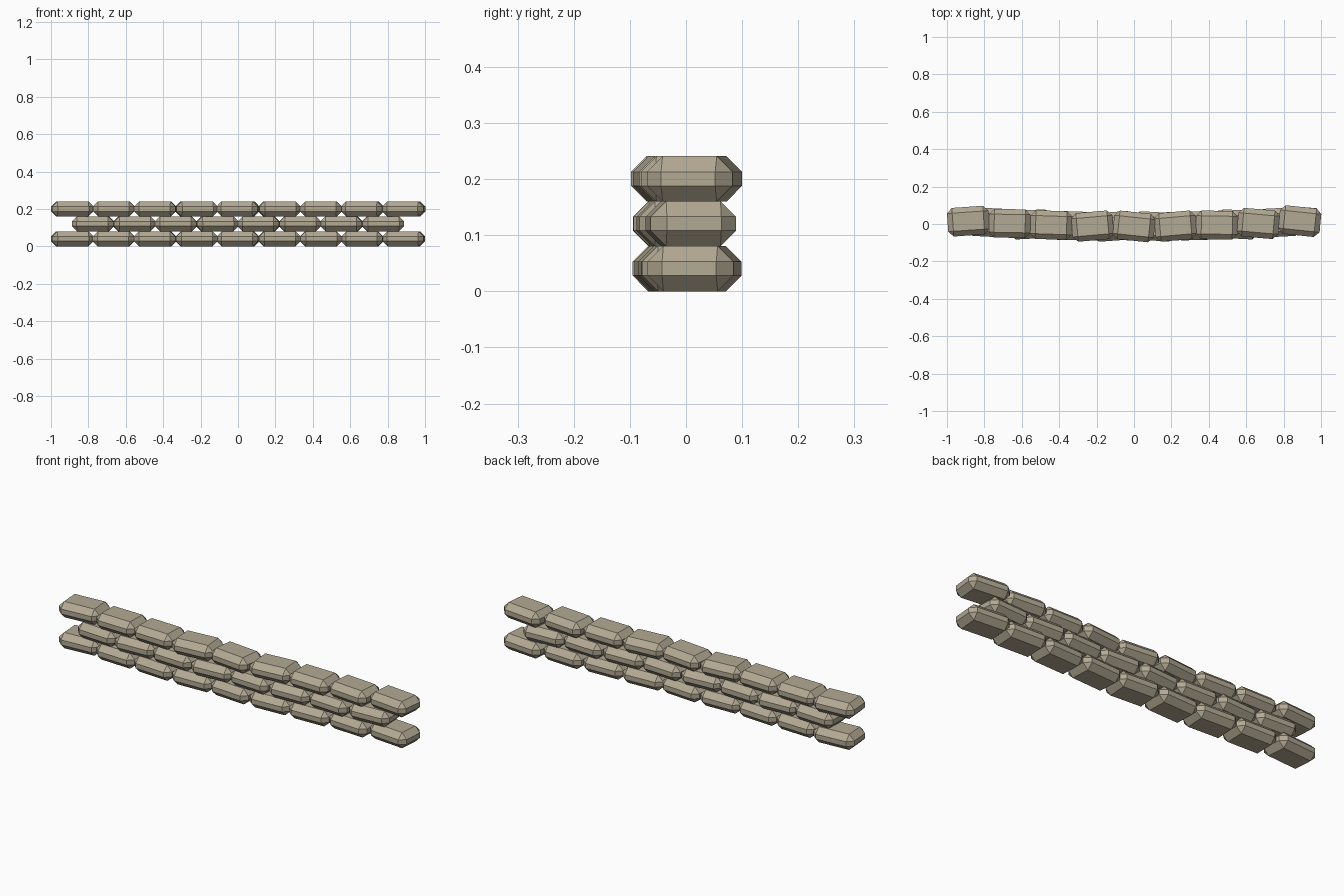
import bpy, bmesh, math

if "Cube" in bpy.data.objects:
    bpy.data.objects.remove(bpy.data.objects["Cube"])

# one sandbag colour
mat = bpy.data.materials.new("sandbag tan")
mat.diffuse_color = (0.45, 0.40, 0.295, 1)
mat.use_nodes = True
mat.node_tree.nodes["Principled BSDF"].inputs["Base Color"].default_value = mat.diffuse_color

PITCH, ROW_H = 0.2215, 0.08
SIZE = (0.222, 0.153, 0.081)
BEVEL = 0.028


def sandbag(name, x, y, z, angle):
    """Box with every edge chamfered, turned slightly about z."""
    bm = bmesh.new()
    bmesh.ops.create_cube(bm, size=1)
    bmesh.ops.scale(bm, vec=SIZE, verts=bm.verts)
    bmesh.ops.bevel(bm, geom=bm.edges[:], offset=BEVEL, segments=1,
                    affect='EDGES', profile=0.5)
    me = bpy.data.meshes.new(name)
    bm.to_mesh(me)
    bm.free()
    me.materials.append(mat)
    ob = bpy.data.objects.new(name, me)
    ob.location = (x, y, z)
    ob.rotation_euler.z = math.radians(angle)
    bpy.context.collection.objects.link(ob)


# slight turn of each bag, per course
courses = {
    "bottom_bag": [4, -2, -3, 2, -4, 3, 2, -3, -5],
    "middle_bag": [-3, 3, -2, 4, -3, 2, -3, 3],
    "top_bag": [4, -1, -2, 5, -6, 5, -1, -5, -6],
}
for row, (name, angles) in enumerate(courses.items()):
    n = len(angles)
    for i, a in enumerate(angles):
        x = (i - (n - 1) / 2) * PITCH
        y = -0.013 + 0.036 * x * x      # wall bows gently forward
        sandbag(f"{name}_{i + 1}", x, y, 0.0405 + row * ROW_H, a)
